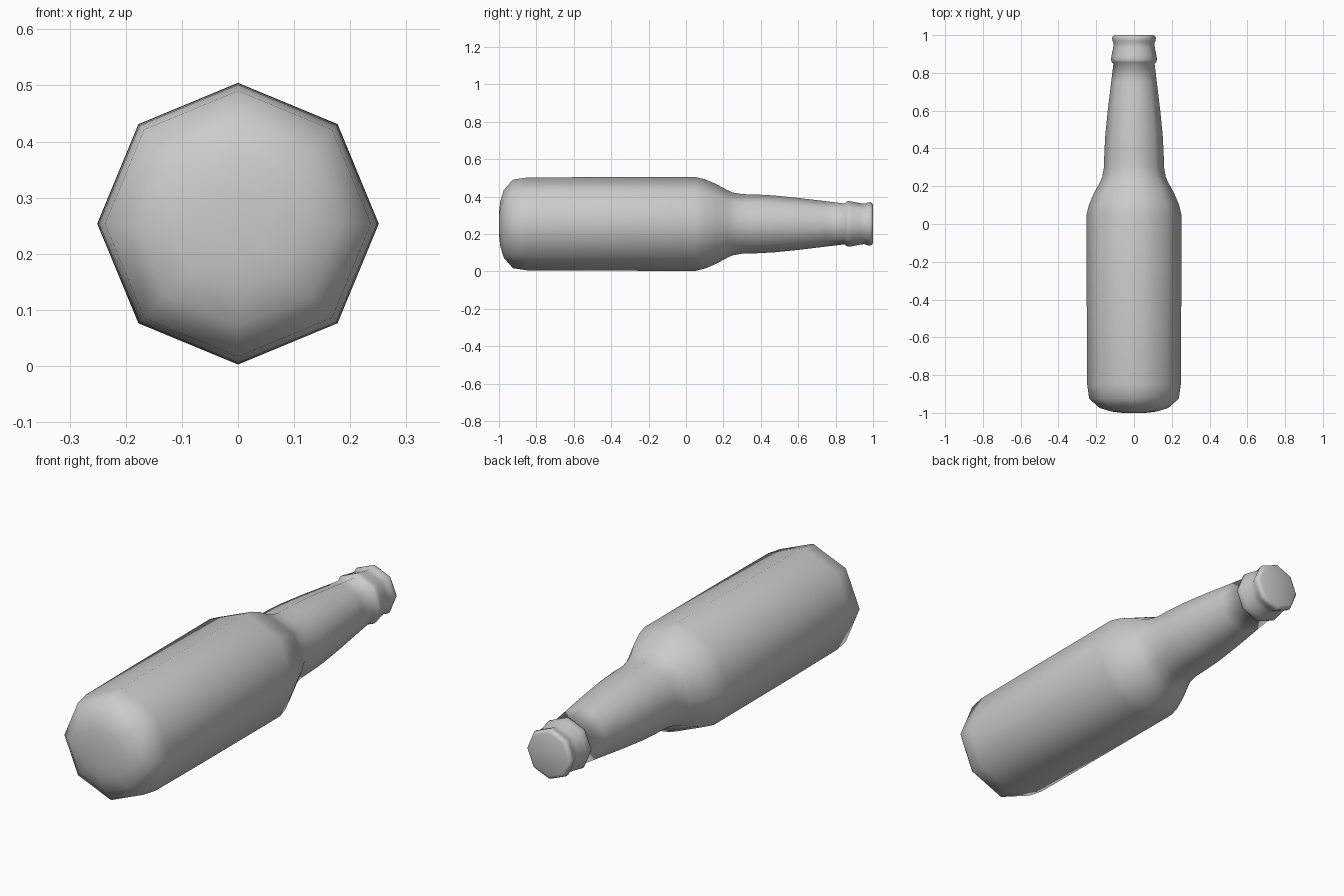
import bpy, bmesh, math

if "Cube" in bpy.data.objects:
    bpy.data.objects.remove(bpy.data.objects["Cube"])

SIDES = 8
AXIS_Z = 0.2535


def lathe_y(name, profile):
    """Closed eight-sided body turned around a horizontal axis along y."""
    bm = bmesh.new()
    rings = []
    for y, r in profile:
        rings.append([bm.verts.new((r * math.cos(2 * math.pi * i / SIDES), y,
                                    AXIS_Z + r * math.sin(2 * math.pi * i / SIDES)))
                      for i in range(SIDES)])
    for a, b in zip(rings, rings[1:]):
        for i in range(SIDES):
            j = (i + 1) % SIDES
            bm.faces.new((a[i], a[j], b[j], b[i]))
    bm.faces.new(rings[0])
    bm.faces.new(rings[-1])
    bmesh.ops.recalc_face_normals(bm, faces=bm.faces)
    for f in bm.faces:
        f.smooth = True
    mesh = bpy.data.meshes.new(name)
    bm.to_mesh(mesh)
    bm.free()
    obj = bpy.data.objects.new(name, mesh)
    bpy.context.collection.objects.link(obj)
    return obj


# (position along y, radius): base, body, shoulder, neck, lip
profile = [
    (-1.0, 0.06), (-0.993, 0.12), (-0.974, 0.182), (-0.925, 0.237), (-0.85, 0.248),
    (-0.52, 0.250), (0.05, 0.251), (0.10, 0.239), (0.16, 0.214), (0.22, 0.181),
    (0.25, 0.168), (0.30, 0.159), (0.38, 0.157), (0.47, 0.152), (0.60, 0.139),
    (0.75, 0.121), (0.85, 0.109), (0.855, 0.117), (0.87, 0.122), (0.89, 0.119),
    (0.935, 0.110), (0.955, 0.108), (0.97, 0.114), (0.985, 0.116), (0.995, 0.112),
    (1.0, 0.100),
]
lathe_y("bottle", profile)
